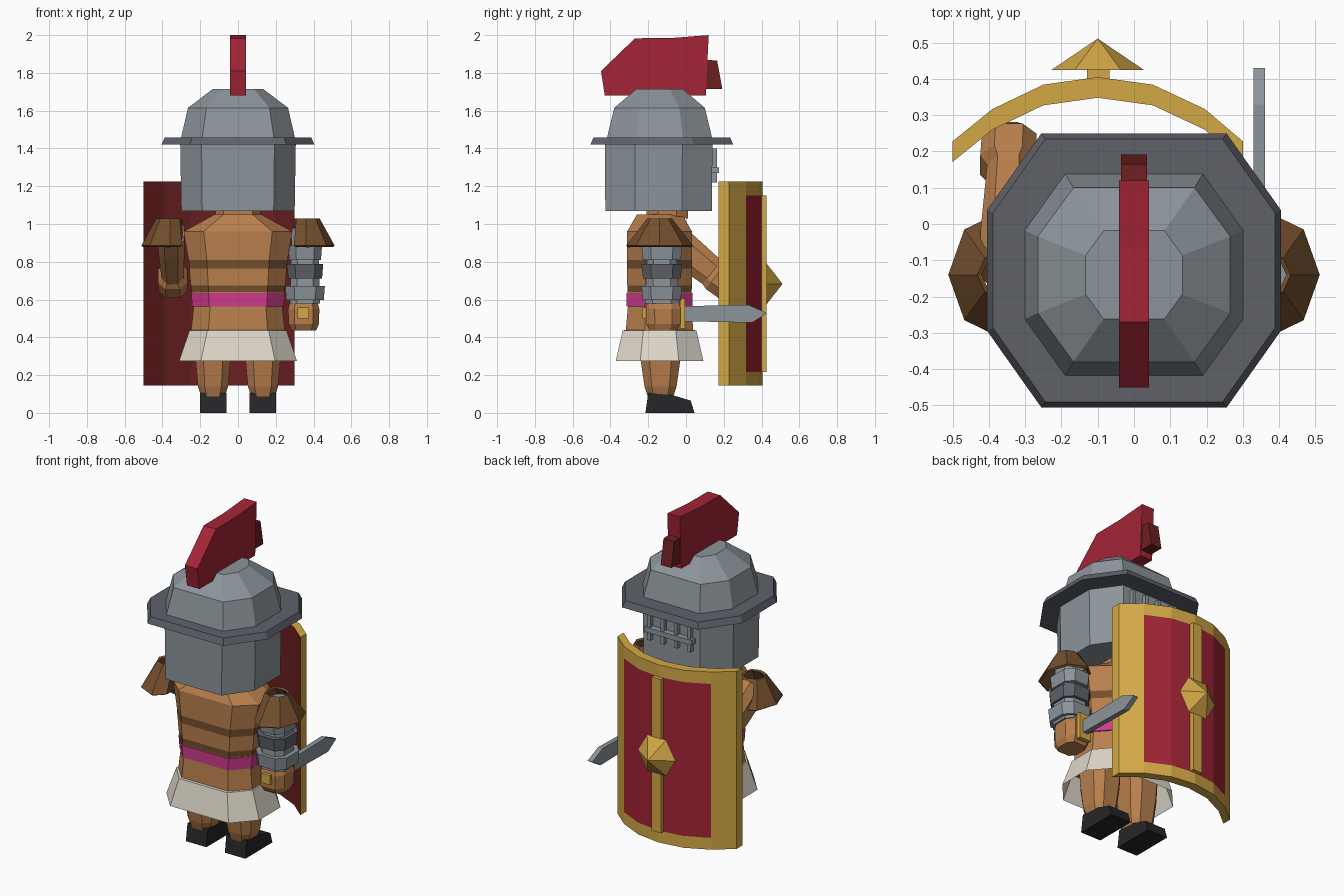
import bpy, bmesh, math
from mathutils import Vector, Matrix

if "Cube" in bpy.data.objects:
    bpy.data.objects.remove(bpy.data.objects["Cube"])

def lin(c):
    c /= 255
    return c / 12.92 if c <= 0.04045 else ((c + 0.055) / 1.055) ** 2.4

def mat(name, *rgb):
    m = bpy.data.materials.new(name)
    m.diffuse_color = (*[lin(c) for c in rgb], 1)
    m.use_nodes = True
    m.node_tree.nodes["Principled BSDF"].inputs["Base Color"].default_value = m.diffuse_color
    return m

STEEL = mat("steel", 140, 149, 155)
IRON = mat("dark iron", 94, 97, 105)
RED = mat("red", 163, 36, 54)
MAROON = mat("maroon", 108, 31, 33)
GOLD = mat("gold", 212, 169, 70)
SKIN = mat("skin", 184, 127, 77)
LEATHER = mat("leather", 116, 79, 45)
PINK = mat("magenta", 208, 58, 142)
CREAM = mat("cream", 222, 215, 201)
BLACK = mat("black", 38, 38, 40)

def finish(name, bm, *mats, mirror=False):
    bmesh.ops.recalc_face_normals(bm, faces=bm.faces[:])
    me = bpy.data.meshes.new(name)
    bm.to_mesh(me)
    bm.free()
    for m in mats:
        me.materials.append(m)
    ob = bpy.data.objects.new(name, me)
    bpy.context.collection.objects.link(ob)
    if mirror:
        ob.modifiers.new("mirror", 'MIRROR').use_clip = False
    return ob

def octagon(hx, hy, kx=0.63, ky=0.44):
    q = [(hx, ky * hy), (kx * hx, hy)]
    half = q + [(-x, y) for x, y in reversed(q)]
    return half + [(-x, -y) for x, y in half]

def loft(name, centre, sections, *mats, bands=None, caps=True, mirror=False, k=(0.63, 0.44)):
    """Stack of octagons; sections are (z, half width, half depth)."""
    bm = bmesh.new()
    rings = [[bm.verts.new((centre[0] + x, centre[1] + y, z)) for x, y in octagon(hx, hy, *k)]
             for z, hx, hy in sections]
    for j, (a, b) in enumerate(zip(rings, rings[1:])):
        for i in range(8):
            f = bm.faces.new((a[i], a[(i + 1) % 8], b[(i + 1) % 8], b[i]))
            f.material_index = bands[j] if bands else 0
    if caps:
        bm.faces.new(rings[0])
        bm.faces.new(rings[-1])
    return finish(name, bm, *mats, mirror=mirror)

def prism(name, pts, x0, x1, m, mirror=False):
    """Outline in y,z pulled along x."""
    bm = bmesh.new()
    a = [bm.verts.new((x0, y, z)) for y, z in pts]
    b = [bm.verts.new((x1, y, z)) for y, z in pts]
    bm.faces.new(a)
    bm.faces.new(b)
    for i in range(len(pts)):
        j = (i + 1) % len(pts)
        bm.faces.new((a[i], a[j], b[j], b[i]))
    return finish(name, bm, m, mirror=mirror)

def box(name, x0, x1, y0, y1, z0, z1, m):
    return prism(name, [(y0, z0), (y1, z0), (y1, z1), (y0, z1)], x0, x1, m)

# legs, feet
loft("legs", (0.132, -0.135), [(0.08, 0.06, 0.065), (0.14, 0.08, 0.085), (0.28, 0.093, 0.105),
     (0.45, 0.1, 0.115)], SKIN, mirror=True, k=(0.55, 0.55))
prism("feet", [(-0.215, 0), (0.045, 0), (0.025, 0.065), (-0.075, 0.095), (-0.2, 0.105)],
      0.062, 0.2, BLACK, mirror=True)

# torso with leather straps, belt, skirt, neck
body = (0, -0.14)
loft("torso", body, [(0.42, 0.25, 0.18), (0.56, 0.235, 0.168), (0.64, 0.245, 0.17),
     (0.675, 0.25, 0.171), (0.765, 0.258, 0.172), (0.81, 0.262, 0.172), (0.96, 0.288, 0.172),
     (1.05, 0.125, 0.12)], SKIN, LEATHER, bands=[0, 0, 1, 0, 1, 0, 0])
loft("belt", body, [(0.562, 0.242, 0.174), (0.635, 0.248, 0.175)], PINK)
loft("skirt", body, [(0.275, 0.312, 0.232), (0.437, 0.257, 0.195), (0.44, 0.2, 0.15)], CREAM, caps=False)
loft("neck", (0, -0.1), [(1.03, 0.12, 0.11), (1.1, 0.12, 0.11)], SKIN)

# helmet
loft("helmet_sides", (0, -0.145), [(1.07, 0.3, 0.282), (1.43, 0.306, 0.285)], STEEL)
loft("helmet_dome", (0, -0.14), [(1.44, 0.305, 0.282), (1.615, 0.265, 0.24), (1.715, 0.133, 0.122)], STEEL)
loft("helmet_brim", (0, -0.128), [(1.42, 0.405, 0.378), (1.458, 0.388, 0.362)], IRON)
for i in range(4):
    x = -0.135 + 0.09 * i
    box("visor_bar", x - 0.011, x + 0.011, 0.13, 0.165, 1.22, 1.4, STEEL)
box("visor_crossbar", -0.16, 0.16, 0.13, 0.175, 1.27, 1.3, STEEL)
prism("crest", [(-0.45, 1.81), (-0.27, 1.983), (-0.07, 1.985), (0.12, 2.0), (0.105, 1.68), (-0.43, 1.68)],
      -0.042, 0.042, RED)
prism("crest_holder", [(0.1, 1.87), (0.165, 1.865), (0.192, 1.715), (0.1, 1.715)], -0.036, 0.036, MAROON)

# shoulder pads: flared shells cut flat on the body side
bm = bmesh.new()
rings = []
for z, rx, ry in ((0.885, 0.152, 0.177), (1.03, 0.072, 0.065)):
    rings.append([bm.verts.new((max(0.295, 0.36 + rx * math.cos(a)), -0.14 + ry * math.sin(a), z))
                  for a in [math.tau * i / 8 for i in range(8)]])
for i in range(8):
    j = (i + 1) % 8
    bm.faces.new((rings[0][i], rings[0][j], rings[1][j], rings[1][i]))
pads = finish("shoulder_pads", bm, LEATHER, mirror=True)
pads.modifiers.new("thickness", 'SOLIDIFY').thickness = 0.014

# sword arm with plated sleeve
arm = (0.355, -0.128)
loft("sword_arm_sleeve", arm, [(0.58, 0.08, 0.09), (0.98, 0.07, 0.07)], STEEL, k=(0.55, 0.55))
for z, m, r in ((0.81, STEEL, 0.09), (0.712, IRON, 0.096), (0.597, STEEL, 0.105)):
    loft("sleeve_plate", arm, [(z, r - 0.006, 0.1), (z + 0.075, r, 0.108)], m, k=(0.55, 0.55))
loft("sword_hand", (0.348, -0.12), [(0.435, 0.065, 0.07), (0.47, 0.08, 0.09), (0.55, 0.083, 0.092),
     (0.6, 0.07, 0.08)], SKIN, k=(0.6, 0.5))

# sword
box("sword_pommel", 0.315, 0.375, -0.23, -0.19, 0.5, 0.557, GOLD)
box("sword_guard", 0.305, 0.385, -0.032, -0.005, 0.447, 0.605, GOLD)
prism("sword_blade", [(-0.01, 0.485), (0.35, 0.478), (0.43, 0.528), (0.33, 0.572), (-0.01, 0.565)],
      0.33, 0.361, STEEL)

# shield arm reaching forward
start, end = Vector((-0.355, -0.12, 0.95)), Vector((-0.343, 0.25, 0.655))
d = end - start
L = d.length
ob = loft("shield_arm", (0, 0), [(0, 0.07, 0.09), (0.2 * L, 0.07, 0.095), (0.7 * L, 0.058, 0.08),
          (0.76 * L, 0.078, 0.09), (0.93 * L, 0.075, 0.085), (L, 0.045, 0.05)], SKIN, k=(0.5, 0.5))
side = Vector((1, 0, 0))
up = d.normalized()
fwd = up.cross(side).normalized()
rot = Matrix((fwd.cross(up), fwd, up)).transposed().to_4x4()
ob.data.transform(Matrix.Translation(start) @ rot)

# curved shield: gold border, red panel, maroon back
curve = [(-0.5, 0.228), (-0.39, 0.317), (-0.25, 0.384), (-0.1, 0.405), (0.052, 0.384), (0.195, 0.317), (0.3, 0.228)]
levels = [0.145, 0.217, 1.152, 1.225]
bm = bmesh.new()
V = {(i, j, s): bm.verts.new((x, y - 0.057 * s, z))
     for i, (x, y) in enumerate(curve) for j, z in enumerate(levels) for s in (0, 1)}
def quad(m, *keys):
    bm.faces.new([V[k] for k in keys]).material_index = m
n, h = len(curve) - 1, len(levels) - 1
for i in range(n):
    for j in range(h):
        panel = 0 < i < n - 1 and j == 1
        for s in (0, 1):
            quad(2 if s else int(panel), (i, j, s), (i + 1, j, s), (i + 1, j + 1, s), (i, j + 1, s))
    for j in (0, h):
        quad(0, (i, j, 0), (i + 1, j, 0), (i + 1, j, 1), (i, j, 1))
for j in range(h):
    for i in (0, n):
        quad(0, (i, j, 0), (i, j + 1, 0), (i, j + 1, 1), (i, j, 1))
finish("shield", bm, GOLD, RED, MAROON)
box("shield_rib", -0.13, -0.068, 0.39, 0.427, 0.217, 1.152, GOLD)

# shield boss: six-sided point
bm = bmesh.new()
bmesh.ops.create_cone(bm, cap_ends=True, segments=6, radius1=0.127, radius2=0, depth=0.086)
bm.transform(Matrix.Translation((-0.1, 0.468, 0.683)) @ Matrix.Rotation(-math.pi / 2, 4, 'X')
             @ Matrix.Rotation(math.pi / 2, 4, 'Z'))
finish("shield_boss", bm, GOLD)
